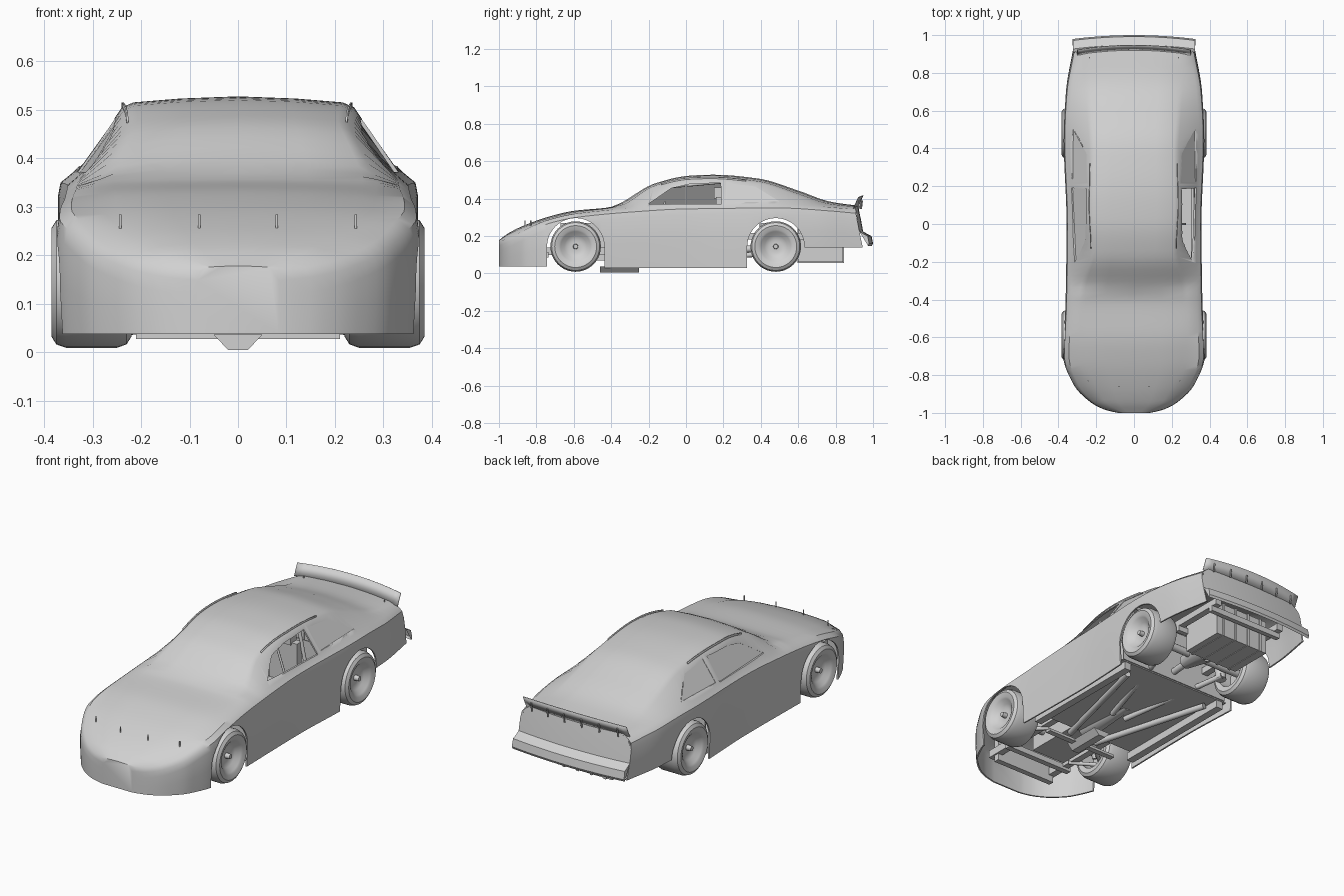
import bpy, bmesh, math
from mathutils import Vector

if "Cube" in bpy.data.objects:
    bpy.data.objects.remove(bpy.data.objects["Cube"])

paint = bpy.data.materials.new("plain_grey")
paint.use_nodes = True
grey = (0.64, 0.64, 0.64, 1)
paint.diffuse_color = grey
paint.node_tree.nodes["Principled BSDF"].inputs["Base Color"].default_value = grey


def smooth_curve(*pts):
    """Monotone cubic through the given (y, value) points."""
    slopes = [(q[1] - p[1]) / (q[0] - p[0]) for p, q in zip(pts, pts[1:])]
    tangents = [slopes[0]]
    for a, b in zip(slopes, slopes[1:]):
        tangents.append(2 * a * b / (a + b) if a * b > 0 else 0)
    tangents.append(slopes[-1])

    def value(y):
        y = min(max(y, pts[0][0]), pts[-1][0])
        k = next(i for i in range(len(slopes)) if y <= pts[i + 1][0])
        (y0, a), (y1, b) = pts[k], pts[k + 1]
        h, t = y1 - y0, (y - y0) / (y1 - y0)
        ease = t * t * (3 - 2 * t)
        return (a + (b - a) * ease + h * tangents[k] * t * (1 - t) ** 2
                - h * tangents[k + 1] * t * t * (1 - t))
    return value


def smooth(obj, angle=35):
    bpy.ops.object.select_all(action="DESELECT")
    obj.select_set(True)
    bpy.context.view_layer.objects.active = obj
    bpy.ops.object.shade_smooth_by_angle(angle=math.radians(angle))


def finish(name, mesh):
    obj = bpy.data.objects.new(name, mesh)
    bpy.context.collection.objects.link(obj)
    mesh.materials.append(paint)
    smooth(obj)
    return obj


def build(name, verts, faces):
    mesh = bpy.data.meshes.new(name)
    mesh.from_pydata(verts, [], faces)
    return finish(name, mesh)


def from_bmesh(name, bm):
    bmesh.ops.recalc_face_normals(bm, faces=bm.faces)
    mesh = bpy.data.meshes.new(name)
    bm.to_mesh(mesh)
    bm.free()
    return finish(name, mesh)


def grid_faces(rows, cols):
    return [(i * cols + j, i * cols + j + 1, (i + 1) * cols + j + 1, (i + 1) * cols + j)
            for i in range(rows - 1) for j in range(cols - 1)]


def box(name, centre, size):
    bm = bmesh.new()
    bmesh.ops.create_cube(bm, size=1)
    for v in bm.verts:
        v.co = Vector(c + s * k for c, s, k in zip(centre, size, v.co))
    return from_bmesh(name, bm)


def tube(name, a, b, r, r2=None):
    a, b = Vector(a), Vector(b)
    bm = bmesh.new()
    bmesh.ops.create_cone(bm, cap_ends=True, segments=12, radius1=r,
                          radius2=r if r2 is None else r2, depth=(b - a).length)
    turn = (b - a).to_track_quat("Z", "Y")
    for v in bm.verts:
        v.co = turn @ v.co + (a + b) / 2
    return from_bmesh(name, bm)


def prism(name, outline, x0, x1):
    """Side outline of (y, z) points pushed across x."""
    n = len(outline)
    bm = bmesh.new()
    vs = [bm.verts.new((x, y, z)) for x in (x0, x1) for y, z in outline]
    bm.faces.new(vs[:n])
    bm.faces.new(vs[n:])
    for i in range(n):
        j = (i + 1) % n
        bm.faces.new((vs[i], vs[j], vs[n + j], vs[n + i]))
    return from_bmesh(name, bm)


# Body shape as curves along the length
top = smooth_curve((-1, .178), (-.95, .215), (-.87, .255), (-.73, .305), (-.6, .335), (-.41, .354),
                   (-.36, .372), (-.17, .48), (.02, .523), (.15, .528), (.39, .507), (.6, .443),
                   (.77, .384), (.92, .362))
width = smooth_curve((-1, .085), (-.985, .15), (-.94, .235), (-.85, .32), (-.7, .374), (-.4, .362),
                     (0, .357), (.45, .372), (.7, .36), (.92, .322))
belt = smooth_curve((-1, .168), (-.95, .19), (-.87, .228), (-.75, .282), (-.6, .318), (-.3, .348),
                    (0, .365), (.5, .37), (.77, .355), (.92, .342))
roof_half = smooth_curve((-1, .065), (-.94, .17), (-.7, .28), (-.36, .285), (-.14, .23), (.1, .24),
                         (.36, .235), (.6, .25), (.92, .27))
drop = smooth_curve((-1, .004), (-.9, .015), (-.7, .015), (-.39, .006), (-.31, .035), (-.14, .02),
                    (.3, .025), (.6, .03), (.92, .01))


def half_section(y):
    w, b, g, t, d = width(y), belt(y), roof_half(y), top(y), drop(y)
    floor = .037 if y < -.59 else .03 if y < .48 else .14
    sh = b - .05
    pts = [(w * .985, floor), (w, floor + (sh - floor) * .5), (w, sh), (w * .985, b - .02),
           (w * .92, b), (g, t - d), (g * .9, t - d * .55), (g * .5, t - d * .2), (0, t)]
    tail = max(0, (y - .6) / .32)
    return [(x, y + tail * (.2 * (t - z) - .02 * (x / .32) ** 2), z) for x, z in pts]


stations = [-1 + 1.92 * (i / 64) ** 1.4 for i in range(65)]
verts = []
for y in stations:
    half = half_section(y)
    verts += [(-x, yy, z) for x, yy, z in half] + half[-2::-1]
cols = len(verts) // len(stations)
body = build("body_shell", verts, grid_faces(len(stations), cols) + [tuple(reversed(range(cols)))])
solid = body.modifiers.new("thickness", "SOLIDIFY")
solid.thickness = .008
solid.offset = -1

# Wheel arch and side window openings
WHEELS = {"front": -.59, "rear": .48}
cutters = []
for y in WHEELS.values():
    arch = [(y + .153 * math.cos(a), .143 + .153 * math.sin(a))
            for a in (math.pi * k / 24 for k in range(25))]
    cutters.append(prism("arch_cutter", arch + [(y - .153, -.1), (y + .153, -.1)], -.6, .6))
door_window = [(-.2, .372), (.19, .372), (.185, .485), (.02, .478), (-.08, .455)]
quarter_window = [(.22, .38), (.5, .385), (.37, .465), (.22, .483)]
for side in (-1, 1):
    for outline in (door_window, quarter_window):
        cutters.append(prism("window_cutter", outline, side * .2, side * .5))
for cutter in cutters:
    cut = body.modifiers.new("opening", "BOOLEAN")
    cut.operation, cut.solver, cut.object = "DIFFERENCE", "EXACT", cutter
bpy.context.view_layer.objects.active = body
for m in list(body.modifiers):
    bpy.ops.object.modifier_apply(modifier=m.name)
for cutter in cutters:
    bpy.data.objects.remove(cutter)
smooth(body, 50)


# Side glass, set in the openings; the driver's window stays open
def glass(name, outline, side, inset):
    pts = []
    for y, z in outline:
        lo, hi = half_section(y)[4:6]
        t = (z - lo[2]) / (hi[2] - lo[2])
        pts.append((side * (lo[0] + (hi[0] - lo[0]) * t - inset), y, z))
    order = tuple(range(len(pts)))
    build(name, pts, [order if side > 0 else order[::-1]])


glass("right_door_glass", door_window, -1, .006)
for side, label in ((-1, "right"), (1, "left")):
    glass(label + "_quarter_glass", quarter_window, side, .002)

# Rear fascia with stepped bumper
rows = [(.92, .361, .27), (.924, .342, .296), (.935, .29, .322), (.947, .225, .323), (.968, .212, .323),
        (.992, .2, .324), (1, .16, .326), (.994, .148, .326)]
steps = [k / 8 - 1 for k in range(17)]
verts = [(-h * s, y - .02 * (h * s / .32) ** 2, z) for y, z, h in rows for s in steps]
ends = [tuple(r * 17 + c for r in range(3, len(rows))) for c in (0, 16)]
build("rear_fascia", verts, grid_faces(len(rows), 17) + [ends[0][::-1], ends[1]])

# Spoiler blade and braces
verts = [(.3 * s, y - .025 * s * s, z - .01 * s * s) for y, z in ((.918, .358), (.945, .418)) for s in steps]
spoiler = build("spoiler", verts, grid_faces(2, 17))
spoiler.modifiers.new("thickness", "SOLIDIFY").thickness = .004
for k in range(6):
    x = -.25 + .1 * k
    y = .925 - .25 * x * x
    tube("spoiler_brace", (x, y + .012, .345), (x, y + .018, .39), .004)

# Roof rails, hood pins and deck pins
for side in (-1, 1):
    path = [half_section(-.13 + .05 * k)[5] for k in range(10)]
    verts = [(side * (x - .004), y, z + lift) for lift in (-.002, .01) for x, y, z in path]
    rail = build("roof_rail", verts, grid_faces(2, len(path)))
    rail.modifiers.new("thickness", "SOLIDIFY").thickness = .004
    for x, y in ((.08, -.86), (.243, -.83)):
        tube("hood_pin", (side * x, y, .255), (side * x, y, .284), .003)
    tube("deck_pin", (side * .235, .88, .35), (side * .235, .88, .37), .003)

# Wheels: turned tyre and dished rim
profile = [(0, -.014), (.012, -.014), (.014, -.04), (.035, -.042), (.06, -.032), (.08, -.012), (.09, -.006),
           (.112, 0), (.128, -.01), (.135, -.03), (.135, -.135), (.128, -.155), (.112, -.165),
           (.085, -.16), (.08, -.09), (0, -.09)]
for place, y in WHEELS.items():
    for side, label in ((-1, "right"), (1, "left")):
        bm = bmesh.new()
        vs = [bm.verts.new((side * (.385 + x), y, .144 + r)) for r, x in profile]
        edges = [bm.edges.new(e) for e in zip(vs, vs[1:])]
        bmesh.ops.spin(bm, geom=vs + edges, cent=(0, y, .144), axis=(1, 0, 0),
                       angle=2 * math.pi, steps=40)
        bmesh.ops.remove_doubles(bm, verts=bm.verts, dist=.0005)
        from_bmesh(f"{place}_{label}_wheel", bm)
    tube(place + "_axle", (-.3, y, .144), (.3, y, .144), .02)

# Floor, bulkheads and frame
box("floor_pan", (0, -.03, .075), (.68, .68, .006))
box("firewall", (0, -.37, .2), (.66, .006, .25))
box("rear_bulkhead", (0, .31, .22), (.66, .006, .28))
box("front_crossbar", (0, -.42, .034), (.42, .03, .014))
for side in (-1, 1):
    box("side_rail", (side * .3, -.04, .05), (.04, .7, .04))
    box("front_rail", (side * .17, -.63, .12), (.035, .56, .04))
    box("rear_rail", (side * .2, .6, .2), (.035, .6, .035))
    tube("trailing_arm", (side * .19, .46, .11), (side * .04, -.12, .06), .014)
    tube("exhaust_pipe", (side * .08, -.4, .06), (side * .25, .25, .05), .016)
    for dy in (-.1, .1):
        tube("control_arm", (side * .15, -.59 + dy, .1), (side * .28, -.59, .09), .01)
    tube("shock", (side * .17, -.54, .26), (side * .23, -.57, .1), .02)
    tube("rear_spring", (side * .2, .42, .27), (side * .2, .44, .1), .028)

# Drivetrain and fuel cell
box("engine", (0, -.52, .17), (.2, .3, .2))
oil_pan = box("oil_pan", (0, -.355, .02), (.1, .21, .032))
for v in oil_pan.data.vertices:
    if v.co.z < .02:
        v.co.x *= .4
tube("gearbox", (0, -.37, .12), (0, -.05, .1), .07, .035)
tube("drive_shaft", (0, -.05, .1), (0, .45, .14), .018)
tube("differential", (0, .4, .144), (0, .56, .144), .035, .065)
box("radiator", (0, -.86, .13), (.36, .03, .13))
box("front_cross_member", (0, -.75, .1), (.4, .03, .03))
box("fuel_cell", (0, .72, .15), (.32, .24, .18))
for k in range(4):
    box("fuel_cell_strap", (-.12 + .08 * k, .72, .15), (.012, .25, .186))
for y in (.6, .86):
    box("rear_cross_member", (0, y, .17), (.44, .025, .03))

# Cabin: seat, dash, steering wheel and roll cage
box("seat_base", (.15, .08, .15), (.16, .18, .1))
box("seat_back", (.15, .18, .29), (.16, .04, .24))
box("head_rest", (.15, .175, .43), (.1, .05, .06))
box("dashboard", (0, -.27, .31), (.6, .14, .04))
bpy.ops.mesh.primitive_torus_add(location=(.15, -.13, .33), rotation=(math.radians(70), 0, 0),
                                 major_radius=.05, minor_radius=.007)
bpy.context.object.name = "steering_wheel"
bpy.context.object.data.materials.append(paint)
smooth(bpy.context.object)
tube("steering_column", (.15, -.13, .33), (.15, -.27, .29), .008)
tube("roof_bar", (-.21, .2, .49), (.21, .2, .49), .009)
for side in (-1, 1):
    tube("main_hoop", (side * .3, .2, .08), (side * .21, .2, .49), .009)
    tube("front_hoop", (side * .27, -.28, .33), (side * .2, -.08, .465), .009)
    tube("roof_side_bar", (side * .2, -.08, .465), (side * .21, .2, .49), .009)
    tube("window_bar", (side * .27, 0, .33), (side * .22, 0, .475), .006)
    for z in (.14, .22, .3):
        tube("door_bar", (side * .31, -.3, z), (side * .31, .22, z), .009)
